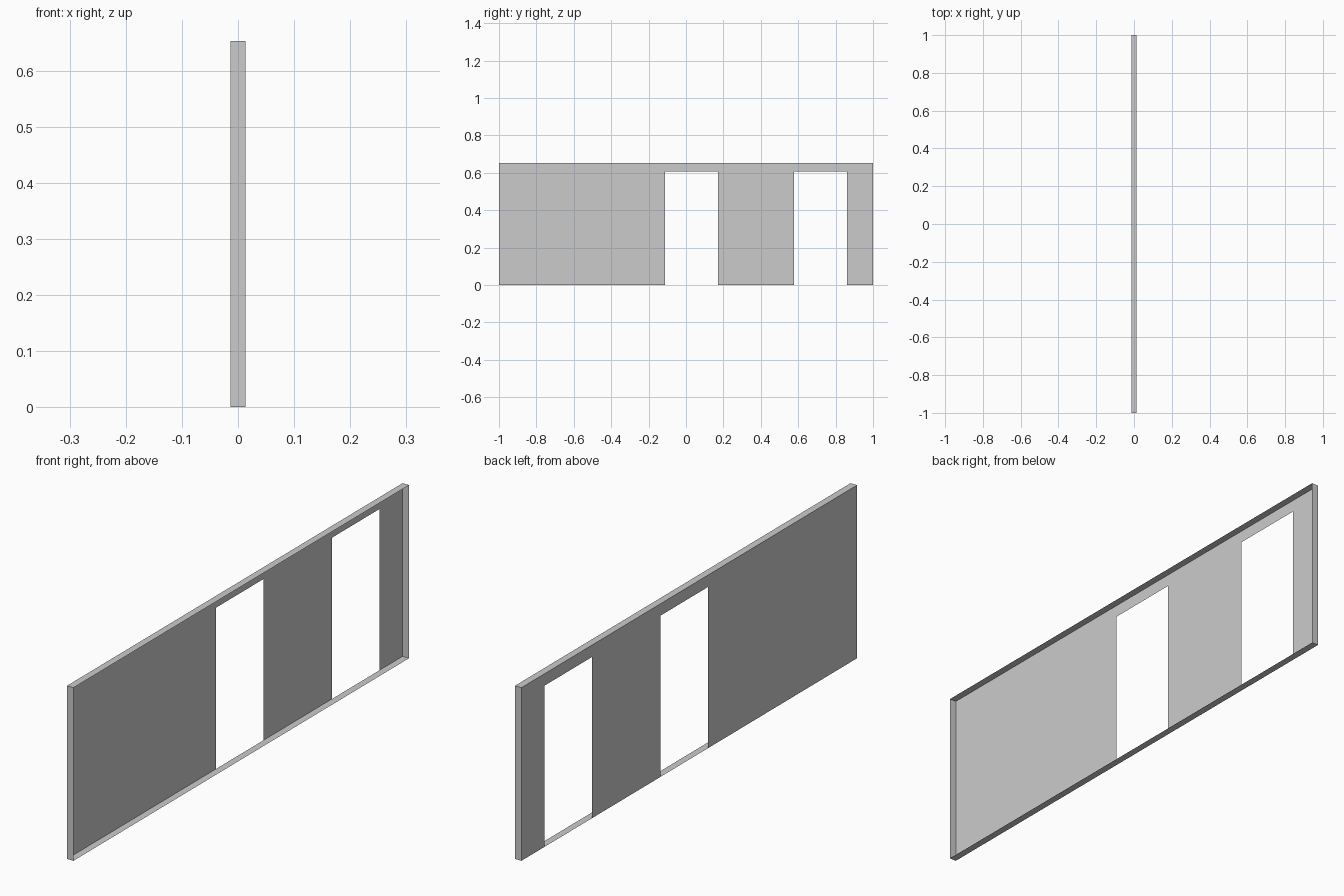
import bpy
import bmesh

if "Cube" in bpy.data.objects:
    bpy.data.objects.remove(bpy.data.objects["Cube"], do_unlink=True)

T = 0.0135             # half thickness
L = 1.0                # half length
H = 0.653              # wall height
DOOR_H = 0.608
DOORS = [(-0.112, 0.172), (0.578, 0.861)]

# Plain grey finish
grey = bpy.data.materials.new("wall_grey")
grey.use_nodes = True
colour = (0.6, 0.6, 0.6, 1)
grey.diffuse_color = colour
grey.node_tree.nodes["Principled BSDF"].inputs["Base Color"].default_value = colour


def sheet(name, points):
    """One flat single-sided sheet from its outline."""
    bm = bmesh.new()
    bm.faces.new([bm.verts.new(p) for p in points])
    mesh = bpy.data.meshes.new(name)
    bm.to_mesh(mesh)
    bm.free()
    mesh.materials.append(grey)
    obj = bpy.data.objects.new(name, mesh)
    bpy.context.collection.objects.link(obj)


# Wall sheet with two doorways, on the -x side only
outline = [(-L, 0), (-L, H), (L, H), (L, 0)]
for start, end in reversed(DOORS):
    outline += [(end, 0), (end, DOOR_H), (start, DOOR_H), (start, 0)]
sheet("wall_panel", [(-T, y, z) for y, z in reversed(outline)])

# Rim around the panel, open on the +x side
corners = [(-L, 0), (L, 0), (L, H), (-L, H)]
names = ["bottom_rim", "back_end_rim", "top_rim", "front_end_rim"]
for i, name in enumerate(names):
    (y0, z0), (y1, z1) = corners[i], corners[(i + 1) % 4]
    sheet(name, [(-T, y0, z0), (-T, y1, z1), (T, y1, z1), (T, y0, z0)])
